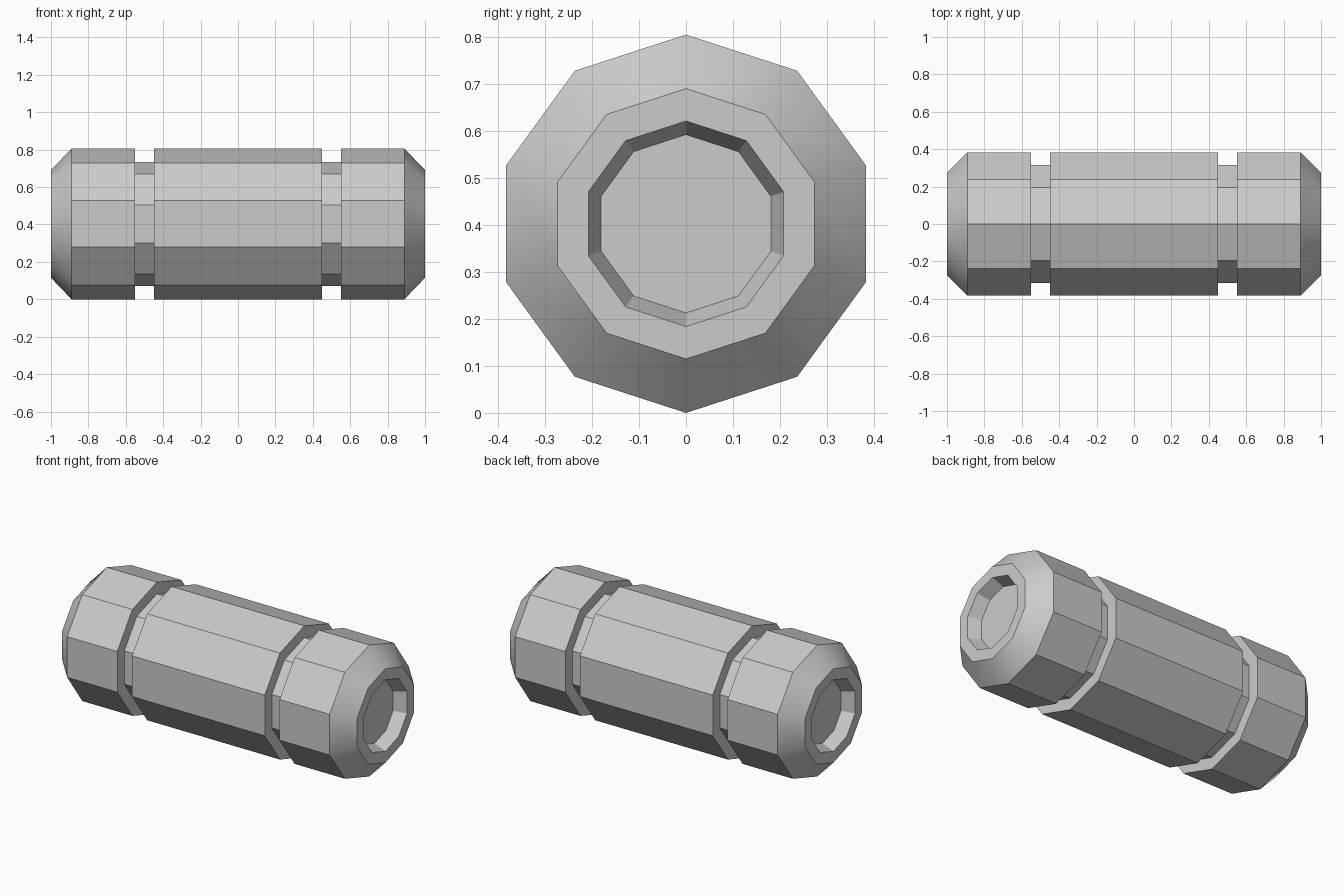
import bpy, bmesh, math

if "Cube" in bpy.data.objects:
    bpy.data.objects.remove(bpy.data.objects["Cube"])

SIDES, CENTRE_Z = 10, 0.403

# Half profile of the capsule: (x, radius), from recess floor to the middle band
half = [(0.925, 0.19), (1.0, 0.219), (1.0, 0.288), (0.89, 0.403),
        (0.55, 0.403), (0.55, 0.331), (0.45, 0.331), (0.45, 0.403)]
profile = half + [(-x, r) for x, r in reversed(half)]


def ring(bm, x, r):
    # Ten-sided ring with a corner pointing straight up
    return [bm.verts.new((x, r * math.sin(a), CENTRE_Z + r * math.cos(a)))
            for a in (2 * math.pi * i / SIDES for i in range(SIDES))]


# Skin the rings and close both recess floors
bm = bmesh.new()
rings = [ring(bm, x, r) for x, r in profile]
for a, b in zip(rings, rings[1:]):
    for i in range(SIDES):
        j = (i + 1) % SIDES
        bm.faces.new((a[i], a[j], b[j], b[i]))
bm.faces.new(rings[0])
bm.faces.new(rings[-1])
bmesh.ops.recalc_face_normals(bm, faces=bm.faces)

mesh = bpy.data.meshes.new("grooved_canister")
bm.to_mesh(mesh)
bm.free()
canister = bpy.data.objects.new("grooved_canister", mesh)
bpy.context.collection.objects.link(canister)

# Smooth only the shallow bends of the end chamfers
bpy.context.view_layer.objects.active = canister
canister.select_set(True)
bpy.ops.object.shade_smooth_by_angle(angle=math.radians(30))
